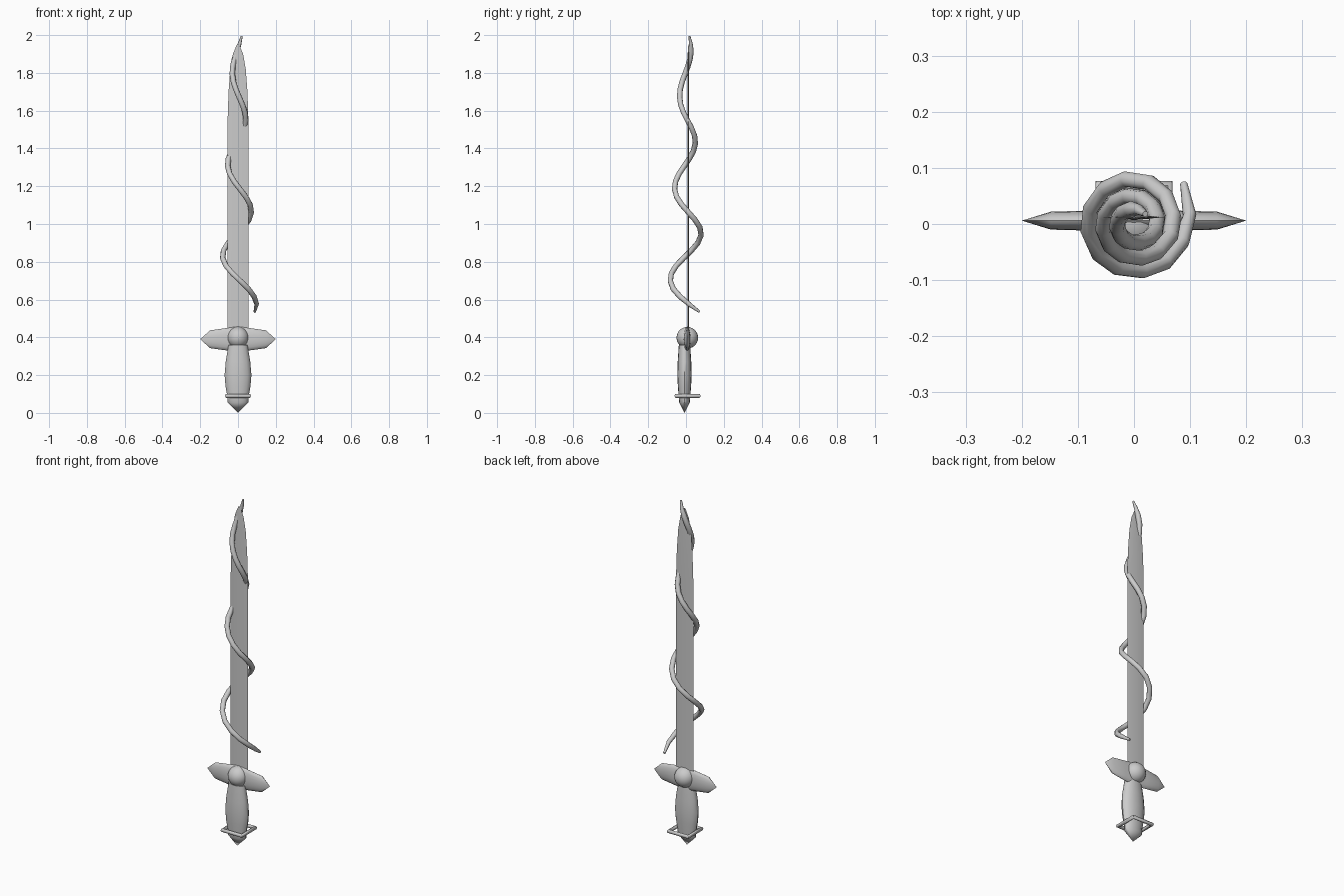
import bpy, bmesh, math
from mathutils import Vector

if "Cube" in bpy.data.objects:
    bpy.data.objects.remove(bpy.data.objects["Cube"])


def finish(bm, name, angle=40):
    bmesh.ops.recalc_face_normals(bm, faces=bm.faces)
    mesh = bpy.data.meshes.new(name)
    bm.to_mesh(mesh)
    bm.free()
    ob = bpy.data.objects.new(name, mesh)
    bpy.context.collection.objects.link(ob)
    select(ob)
    bpy.ops.object.shade_smooth_by_angle(angle=math.radians(angle))
    return ob


def select(ob):
    bpy.ops.object.select_all(action='DESELECT')
    ob.select_set(True)
    bpy.context.view_layer.objects.active = ob


def loft(name, stations, sides, along, origin, angle=40):
    """Elliptical sections (position, half width, half depth) along x or z."""
    bm = bmesh.new()
    rings = []
    for t, a, b in stations:
        ring = []
        for i in range(sides):
            w = 2 * math.pi * i / sides
            u, v = a * math.cos(w), b * math.sin(w)
            p = Vector((u, v, t)) if along == 'z' else Vector((t, v, u))
            ring.append(bm.verts.new(p + Vector(origin)))
        rings.append(ring)
    for r, s in zip(rings, rings[1:]):
        for i in range(sides):
            j = (i + 1) % sides
            bm.faces.new((r[i], r[j], s[j], s[i]))
    bm.faces.new(rings[0])
    bm.faces.new(rings[-1])
    bmesh.ops.remove_doubles(bm, verts=bm.verts, dist=1e-5)
    return finish(bm, name, angle)


def tube(name, points, radius, radii=None, cyclic=False):
    cu = bpy.data.curves.new(name, 'CURVE')
    cu.dimensions = '3D'
    cu.bevel_depth = radius
    cu.bevel_resolution = 2
    cu.use_fill_caps = True
    sp = cu.splines.new('POLY')
    sp.points.add(len(points) - 1)
    for i, p in enumerate(points):
        sp.points[i].co = (*p, 1)
        sp.points[i].radius = radii[i] if radii else 1
    sp.use_cyclic_u = cyclic
    ob = bpy.data.objects.new(name, cu)
    bpy.context.collection.objects.link(ob)
    select(ob)
    bpy.ops.object.convert(target='MESH')
    bpy.ops.object.shade_smooth_by_angle(angle=math.radians(50))
    return ob


# Thin diamond-section blade with a rounded point
loft('blade', [(0.40, 0.055, 0.005), (1.55, 0.055, 0.005), (1.70, 0.050, 0.005),
               (1.82, 0.041, 0.004), (1.90, 0.027, 0.003), (1.95, 0.006, 0.001)],
     4, 'z', (0, 0.012, 0), 20)

# Crossguard, pointed at both ends
half = [(0.2, 0, 0), (0.148, 0.047, 0.016), (0.07, 0.058, 0.018)]
guard = [(-x, h, d) for x, h, d in half] + [(0, 0.067, 0.018)] + half[::-1]
loft('crossguard', guard, 16, 'x', (0, 0.006, 0.39))

# Round boss in the middle of the guard
bm = bmesh.new()
bmesh.ops.create_uvsphere(bm, u_segments=24, v_segments=14, radius=0.057)
bmesh.ops.translate(bm, verts=bm.verts, vec=(0, 0.007, 0.398))
finish(bm, 'guard_boss')

# Swelling grip
loft('grip', [(0.08, 0.055, 0.030), (0.14, 0.066, 0.035), (0.20, 0.071, 0.038),
              (0.27, 0.065, 0.036), (0.36, 0.050, 0.030)], 16, 'z', (0, -0.008, 0))

# Pointed pommel
loft('pommel', [(0, 0, 0), (0.055, 0.055, 0.028), (0.085, 0.055, 0.030)],
     16, 'z', (0, -0.008, 0))

# Square ring around the base of the grip
r, cy = 0.061, 0.008
tube('pommel_ring', [(-r, cy - r, 0.09), (r, cy - r, 0.09),
                     (r, cy + r, 0.09), (-r, cy + r, 0.09)], 0.011, cyclic=True)

# Tapering vine spiralling around the blade
profile = [(0.53, 0.116), (0.60, 0.092), (0.71, 0.083), (0.95, 0.081), (1.2, 0.060),
           (1.44, 0.050), (1.67, 0.034), (1.92, 0.027), (2.0, 0.027)]


def spiral_radius(z):
    for (z0, r0), (z1, r1) in zip(profile, profile[1:]):
        if z <= z1 + 1e-6:
            return r0 + (r1 - r0) * (z - z0) / (z1 - z0)
    return profile[-1][1]


n = 36
points, radii = [], []
for i in range(n + 1):
    t = i / n
    z = 0.535 + 1.46 * t
    a = math.radians(-90 - 738 * (z - 0.71))
    q = spiral_radius(z)
    points.append((q * math.cos(a), q * math.sin(a), z))
    radii.append(min(1, 0.45 + 14 * t, 0.35 + 12 * (1 - t)))
tube('spiral_vine', points, 0.0145, radii)
